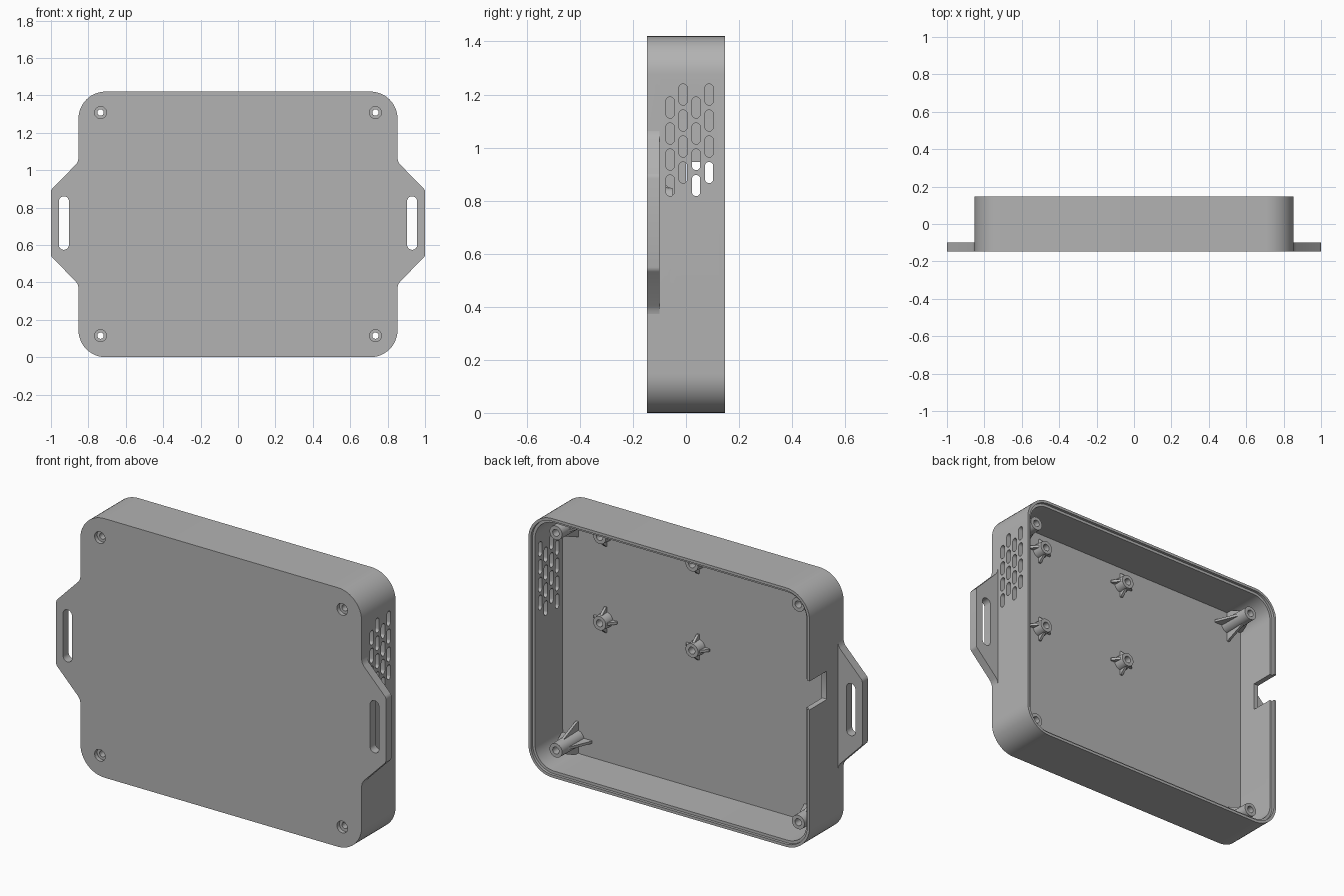
import bpy, bmesh, math
from mathutils import Vector

cube = bpy.data.objects.get("Cube")
if cube:
    bpy.data.objects.remove(cube)

grey = bpy.data.materials.new("plain grey plastic")
grey.use_nodes = True
GREY = (0.45, 0.45, 0.45, 1)
grey.diffuse_color = GREY
grey.node_tree.nodes["Principled BSDF"].inputs["Base Color"].default_value = GREY

W, H, D, R = 0.853, 1.42, 0.147, 0.145   # half width, height, half depth, corner radius
WALL, FLOOR = 0.03, -D + 0.04
MID = H / 2


def loft(bm, rings, closed=False):
    """Skin a list of equal-length point rings, capped or joined end to start."""
    loops = [[bm.verts.new(p) for p in ring] for ring in rings]
    pairs = list(zip(loops, loops[1:]))
    if closed:
        pairs.append((loops[-1], loops[0]))
    else:
        bm.faces.new(loops[0])
        bm.faces.new(loops[-1])
    n = len(loops[0])
    for a, b in pairs:
        for i in range(n):
            j = (i + 1) % n
            bm.faces.new((a[i], a[j], b[j], b[i]))


def finish(bm, name):
    bmesh.ops.recalc_face_normals(bm, faces=bm.faces)
    mesh = bpy.data.meshes.new(name)
    bm.to_mesh(mesh)
    bm.free()
    mesh.materials.append(grey)
    obj = bpy.data.objects.new(name, mesh)
    bpy.context.collection.objects.link(obj)
    return obj


def select(obj):
    bpy.ops.object.select_all(action='DESELECT')
    obj.select_set(True)
    bpy.context.view_layer.objects.active = obj


def smooth(obj):
    select(obj)
    bpy.ops.object.shade_smooth_by_angle(angle=math.radians(30))


def rounded(cx, cz, hw, hh, r, seg=12):
    """Rounded rectangle outline as (u, z) points."""
    pts = []
    for k, (sx, sz) in enumerate(((1, 1), (-1, 1), (-1, -1), (1, -1))):
        for i in range(seg + 1):
            a = math.pi / 2 * (k + i / seg)
            pts.append((cx + sx * (hw - r) + r * math.cos(a),
                        cz + sz * (hh - r) + r * math.sin(a)))
    return pts


def at_y(pts, y):
    return [(u, y, z) for u, z in pts]


def at_x(pts, x):
    return [(x, u, z) for u, z in pts]


def circle(x, z, r, y, n=32):
    return [(x + r * math.cos(i * math.tau / n), y, z + r * math.sin(i * math.tau / n))
            for i in range(n)]


def cut(target, cutter):
    cutter.hide_render = True
    mod = target.modifiers.new("cut", 'BOOLEAN')
    mod.operation, mod.solver, mod.object = 'DIFFERENCE', 'EXACT', cutter
    select(target)
    bpy.ops.object.modifier_apply(modifier=mod.name)
    bpy.data.objects.remove(cutter)


# Tray shell with a stepped rim, open at the back
def inset(d, y):
    return at_y(rounded(0, MID, W - d, MID - d, R - d), y)


bm = bmesh.new()
loft(bm, [inset(0, -D), inset(0, D), inset(WALL / 2, D), inset(WALL / 2, D - 0.015),
          inset(WALL, D - 0.015), inset(WALL, FLOOR)])
shell = finish(bm, "tray_shell")

# Screw holes with counterbores, vent slots and cable notch
screws = [(sx * 0.735, z) for sx in (-1, 1) for z in (0.115, 1.308)]
bm = bmesh.new()
for x, z in screws:
    loft(bm, [circle(x, z, r, y) for r, y in
              ((0.032, -D - 0.05), (0.032, -D + 0.022), (0.017, -D + 0.022), (0.017, 0))])
for col, y in enumerate((-0.06, -0.011, 0.038, 0.087)):
    for row in range(4):
        slot = rounded(y, 0.857 + 0.098 * row + 0.049 * (col % 2), 0.0155, 0.04, 0.0154, 6)
        loft(bm, [at_x(slot, W - 0.08), at_x(slot, W + 0.08)])
notch = rounded(0.1, 0.867, 0.1, 0.078, 0.006, 3)
loft(bm, [at_x(notch, -W - 0.08), at_x(notch, -W + 0.08)])
cut(shell, finish(bm, "hole_cutter"))
smooth(shell)

# Strap tabs with a rounded slot
for side, label in ((1, "left"), (-1, "right")):
    half = [(W, 0.345), (W + 0.003, 0.33), (W + 0.012, 0.315), (0.992, 0.185),
            (0.998, 0.178), (1, 0.168)]
    outline = half + [(x, -z) for x, z in reversed(half)]
    outline = [(side * x, MID + 0.007 + z) for x, z in outline]
    bm = bmesh.new()
    loft(bm, [at_y(outline, -D), at_y(outline, -D + 0.048)])
    tab = finish(bm, label + "_strap_tab")
    bm = bmesh.new()
    slot = rounded(side * 0.931, MID + 0.007, 0.027, 0.143, 0.0269, 8)
    loft(bm, [at_y(slot, -D - 0.05), at_y(slot, 0)])
    cut(tab, finish(bm, "slot_cutter"))
    smooth(tab)


# Hollow posts with four triangular ribs
def post(name, x, z, top, rib_top, rib_reach, hole_bottom):
    bm = bmesh.new()
    base = FLOOR - 0.001
    loft(bm, [circle(x, z, r, y) for r, y in
              ((0.042, base), (0.038, top), (0.019, top), (0.019, hole_bottom))], closed=True)
    for k in range(4):
        d = Vector((math.cos(k * math.pi / 2), 0, math.sin(k * math.pi / 2)))
        t = Vector((-d.z, 0, d.x)) * 0.007
        reach = rib_reach
        # keep ribs inside the wall
        room = min(W - WALL / 2 - abs(x) if d.x * x > 0.1 else 9,
                   (H - WALL / 2 - z) if d.z > 0.5 else 9,
                   (z - WALL / 2) if d.z < -0.5 else 9)
        reach = min(reach, room)
        c = Vector((x, 0, z))
        tri = [c + d * r + Vector((0, y, 0)) for r, y in
               ((0.03, base), (reach, base), (reach, base + 0.008), (0.036, rib_top), (0.03, rib_top))]
        loft(bm, [[p - t for p in tri], [p + t for p in tri]])
    smooth(finish(bm, name))


for i, (x, z) in enumerate(screws):
    post(f"corner_post_{i + 1}", x, z, 0.078, 0.03, 0.09, FLOOR - 0.001)
for i, (x, z) in enumerate([(x, z) for x in (0, 0.56) for z in (0.81, 1.283)]):
    post(f"board_standoff_{i + 1}", x, z, -0.05, -0.06, 0.07, FLOOR - 0.001)
